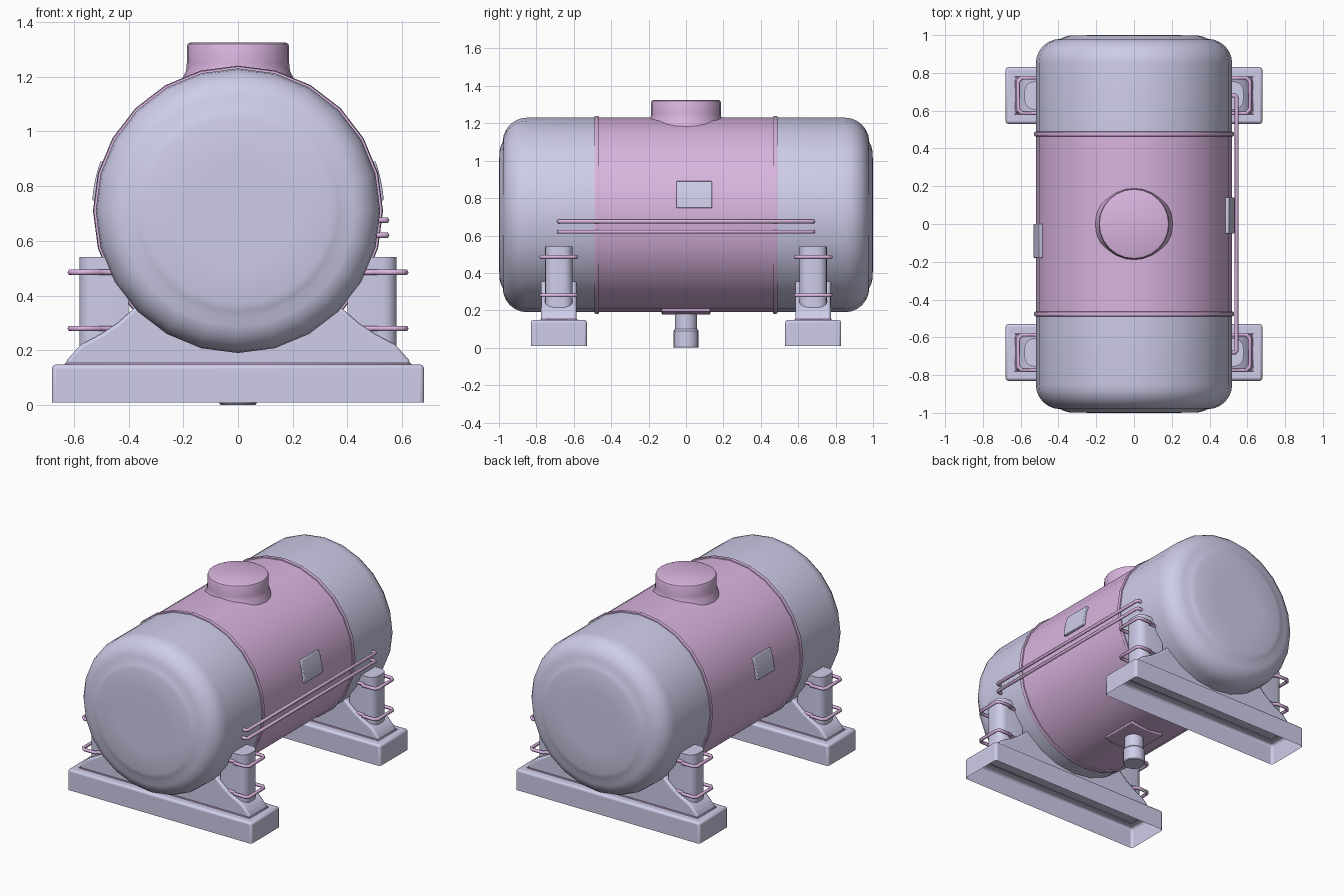
import bpy, bmesh
from math import sin, cos, pi, radians
from mathutils import Vector, Matrix

if "Cube" in bpy.data.objects:
    bpy.data.objects.remove(bpy.data.objects["Cube"])

ZC, R = 0.71, 0.52   # tank axis height and radius


def material(name, col):
    m = bpy.data.materials.new(name)
    m.diffuse_color = col
    m.use_nodes = True
    m.node_tree.nodes["Principled BSDF"].inputs["Base Color"].default_value = m.diffuse_color
    return m


LAV = material("lavender_paint", (0.62, 0.61, 0.82, 1))
PINK = material("pink_paint", (0.70, 0.46, 0.74, 1))


def finish(name, bm, mat, bevel=0, segs=2, angle=35):
    bmesh.ops.recalc_face_normals(bm, faces=bm.faces[:])
    me = bpy.data.meshes.new(name)
    bm.to_mesh(me)
    bm.free()
    ob = bpy.data.objects.new(name, me)
    bpy.context.collection.objects.link(ob)
    me.materials.append(mat)
    if bevel:
        b = ob.modifiers.new("bevel", 'BEVEL')
        b.width, b.segments, b.limit_method = bevel, segs, 'ANGLE'
        b.angle_limit = radians(40)
    bpy.context.view_layer.objects.active = ob
    ob.select_set(True)
    bpy.ops.object.shade_smooth_by_angle(angle=radians(angle))
    ob.select_set(False)
    return ob


def lathe(name, profile, mat, mtx, n=24):
    """Revolve (radius, height) points about local z, then place with mtx."""
    bm = bmesh.new()
    rings = []
    for r, h in profile:
        if r == 0:
            rings.append([bm.verts.new(mtx @ Vector((0, 0, h)))] * n)
        else:
            rings.append([bm.verts.new(mtx @ Vector((r * cos(2 * pi * i / n), r * sin(2 * pi * i / n), h)))
                          for i in range(n)])
    for a, b in zip(rings, rings[1:]):
        for i in range(n):
            j = (i + 1) % n
            bm.faces.new(list(dict.fromkeys((a[i], a[j], b[j], b[i]))))
    return finish(name, bm, mat)


def prism(name, pts, axis, lo, hi, mat, bevel=0, open_low=False):
    """Extrude a 2D outline: axis 'y' takes (x, z) points, axis 'z' takes (x, y)."""
    bm = bmesh.new()
    put = (lambda p, h: (p[0], h, p[1])) if axis == 'y' else (lambda p, h: (p[0], p[1], h))
    a = [bm.verts.new(put(p, lo)) for p in pts]
    b = [bm.verts.new(put(p, hi)) for p in pts]
    for i in range(len(pts)):
        j = (i + 1) % len(pts)
        bm.faces.new((a[i], a[j], b[j], b[i]))
    bm.faces.new(b)
    if not open_low:
        bm.faces.new(a[::-1])
    return finish(name, bm, mat, bevel)


def tube(name, pts, rad, mat, closed=False):
    cu = bpy.data.curves.new(name, 'CURVE')
    cu.dimensions = '3D'
    cu.bevel_depth, cu.bevel_resolution, cu.use_fill_caps = rad, 1, True
    s = cu.splines.new('POLY')
    s.points.add(len(pts) - 1)
    for p, c in zip(s.points, pts):
        p.co = (*c, 1)
    s.use_cyclic_u, s.use_smooth = closed, True
    cu.materials.append(mat)
    ob = bpy.data.objects.new(name, cu)
    bpy.context.collection.objects.link(ob)
    return ob


def arc_patch(name, mid, half, y0, y1, r0, r1, mat):
    """Curved plate hugging the tank, angles in degrees from +x."""
    angs = [radians(mid - half + half * i / 2) for i in range(5)]
    pts = [(r1 * cos(a), ZC + r1 * sin(a)) for a in angs]
    pts += [(r0 * cos(a), ZC + r0 * sin(a)) for a in reversed(angs)]
    return prism(name, pts, 'y', y0, y1, mat, 0.005)


# Tank shell: pink middle, raised seams and two dished ends
along_y = Matrix.Translation((0, 0, ZC)) @ Matrix.Rotation(-pi / 2, 4, 'X')
lathe("tank_middle", [(R, -0.48), (R, 0.48)], PINK, along_y)
corner = [(0.39 + 0.13 * cos(t * pi / 12), 0.85 + 0.13 * sin(t * pi / 12)) for t in range(7)]
for s, end in ((-1, "front"), (1, "back")):
    lathe(end + "_tank_end", [(r, s * h) for r, h in
          [(R, 0.48)] + corner + [(0.37, 0.99), (0.34, 0.998), (0.2, 1.0), (0, 1.0)]], LAV, along_y)
    lathe(end + "_seam", [(r, s * h) for r, h in
          [(0.50, 0.462), (0.527, 0.465), (0.53, 0.475), (0.527, 0.488), (0.50, 0.49)]], PINK, along_y)

# Top hatch with flared foot
lathe("top_hatch", [(0.21, 1.12), (0.205, 1.19), (0.19, 1.22), (0.187, 1.25), (0.187, 1.31),
                    (0.183, 1.32), (0.172, 1.325), (0, 1.325)], PINK, Matrix.Identity(4))

# Drain pipe and its mounting plate
lathe("drain_pipe", [(0.06, 0.22), (0.06, 0.10), (0.068, 0.09), (0.068, 0.005), (0.064, 0.0), (0, 0.0)],
      LAV, Matrix.Identity(4), 16)
arc_patch("drain_plate", -90, 14, -0.13, 0.13, 0.50, 0.532, PINK)

# Side plates
arc_patch("right_plate", 12, 8, -0.05, 0.14, 0.50, 0.534, LAV)
arc_patch("left_plate", 168, 8, -0.18, 0.0, 0.50, 0.534, LAV)

# Pair of handrails on the right side
for z, nm in ((0.675, "upper"), (0.62, "lower")):
    tube(nm + "_rail", [(0.50, -0.68, z), (0.535, -0.68, z), (0.543, -0.67, z),
                        (0.543, 0.67, z), (0.535, 0.68, z), (0.50, 0.68, z)], 0.011, PINK)

# Two cradles: hollow foot, saddle, posts and clamps
half = [(0.63, 0.145), (0.625, 0.165), (0.575, 0.22), (0.50, 0.26), (0.44, 0.30), (0.35, 0.38), (0.2, 0.28)]
saddle = half + [(-x, z) for x, z in reversed(half)]
for y, end in ((-0.68, "front"), (0.68, "back")):
    prism(end + "_foot", [(-0.68, y - 0.15), (0.68, y - 0.15), (0.68, y + 0.15), (-0.68, y + 0.15)],
          'z', 0.01, 0.148, LAV, 0.014, open_low=True)
    prism(end + "_saddle", saddle, 'y', y - 0.095, y + 0.095, LAV, 0.012)
    tube(end + "_saddle_trim", [(-0.63, y - 0.097, 0.149), (0.63, y - 0.097, 0.149),
                                (0.63, y + 0.097, 0.149), (-0.63, y + 0.097, 0.149)], 0.005, PINK, True)
    for s, side in ((-1, "left"), (1, "right")):
        outer = [(0.53 + 0.05 * cos(a * pi / 8), 0.024 + 0.05 * sin(a * pi / 8)) for a in range(5)]
        plan = outer + [(0.40, 0.074), (0.40, -0.074)] + [(x, -v) for x, v in reversed(outer)]
        prism(f"{end}_{side}_post", [(s * x, y + v) for x, v in plan], 'z', 0.18, 0.54, LAV)
        for z, x_in, nm in ((0.485, 0.46, "upper"), (0.28, 0.46, "lower")):
            path = [(x_in, 0.075), (0.505, 0.078), (0.515, 0.094), (0.595, 0.094), (0.613, 0.075)]
            path += [(x, -v) for x, v in reversed(path)]
            tube(f"{end}_{side}_{nm}_clamp", [(s * x, y + v, z) for x, v in path], 0.011, PINK)
